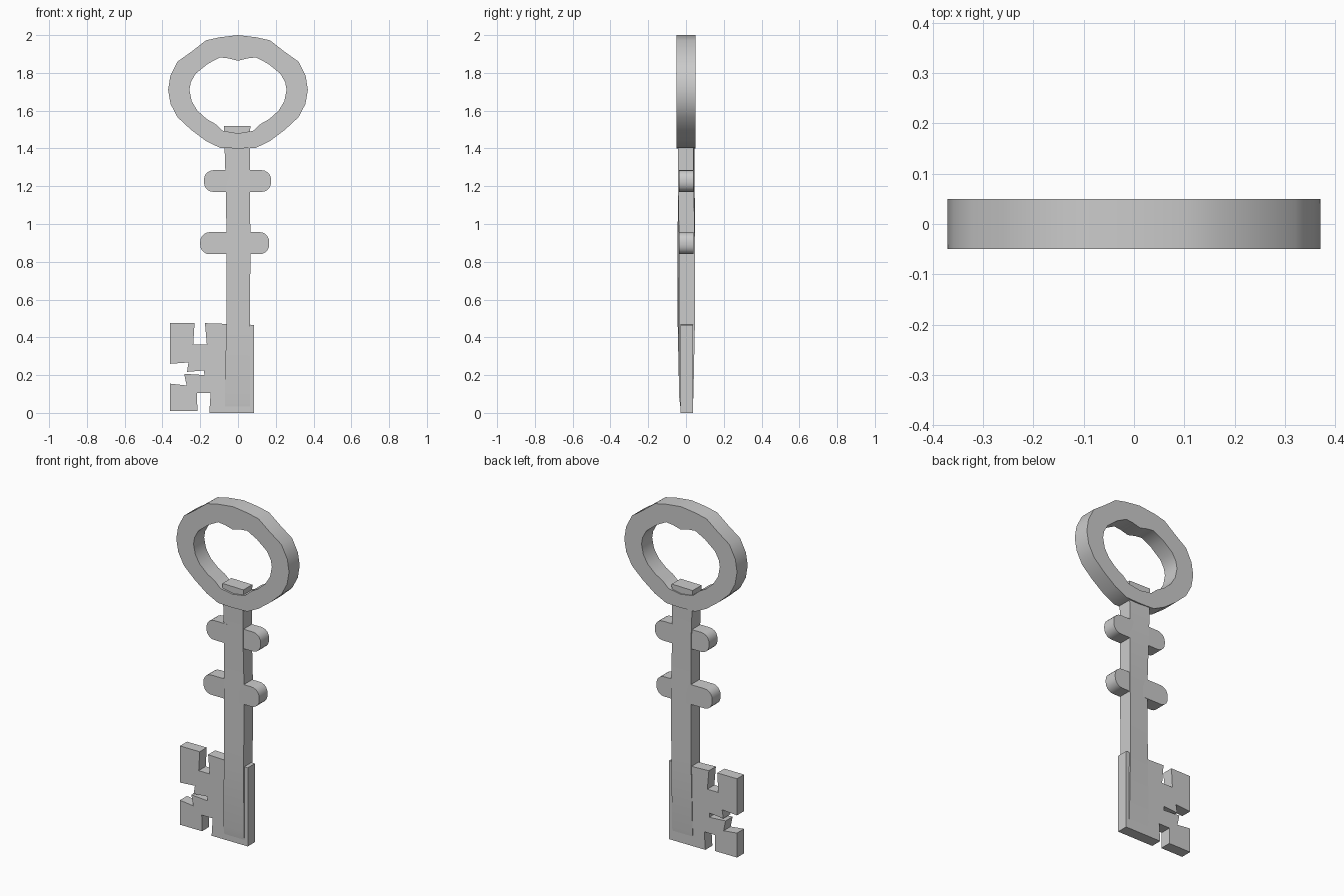
import bpy, bmesh, math

if "Cube" in bpy.data.objects:
    bpy.data.objects.remove(bpy.data.objects["Cube"])


def finish(name, bm):
    bmesh.ops.remove_doubles(bm, verts=bm.verts, dist=1e-5)
    bmesh.ops.recalc_face_normals(bm, faces=bm.faces)
    mesh = bpy.data.meshes.new(name)
    bm.to_mesh(mesh)
    bm.free()
    ob = bpy.data.objects.new(name, mesh)
    bpy.context.collection.objects.link(ob)
    bpy.ops.object.select_all(action='DESELECT')
    ob.select_set(True)
    bpy.context.view_layer.objects.active = ob
    bpy.ops.object.shade_smooth_by_angle(angle=math.radians(35))
    return ob


def prism(name, outline, y0, y1):
    """Extrude an x-z outline from y0 to y1."""
    bm = bmesh.new()
    face = bm.faces.new([bm.verts.new((x, y0, z)) for x, z in outline])
    ext = bmesh.ops.extrude_face_region(bm, geom=[face])
    verts = [g for g in ext['geom'] if isinstance(g, bmesh.types.BMVert)]
    bmesh.ops.translate(bm, verts=verts, vec=(0, y1 - y0, 0))
    return finish(name, bm)


def mirrored(half):
    """Close a right-half outline that starts and ends on x = 0."""
    return half + [(-x, z) for x, z in half[-2:0:-1]]


def rounded_bar(x0, x1, z0, z1, r, steps=5):
    pts = []
    corners = [(x1 - r, z1 - r), (x0 + r, z1 - r), (x0 + r, z0 + r), (x1 - r, z0 + r)]
    for i, (cx, cz) in enumerate(corners):
        for k in range(steps + 1):
            a = math.pi / 2 * (i + k / steps)
            pts.append((cx + r * math.cos(a), cz + r * math.sin(a)))
    return pts


# bow: scalloped ring handle
outer = mirrored([(0, 2.0), (.10, 1.988), (.17, 1.972), (.243, 1.915), (.32, 1.86),
                  (.358, 1.785), (.37, 1.71), (.357, 1.635), (.32, 1.565),
                  (.25, 1.50), (.17, 1.44), (.095, 1.403), (0, 1.40)])
inner = mirrored([(0, 1.864), (.05, 1.877), (.095, 1.882), (.16, 1.848), (.225, 1.795),
                  (.25, 1.75), (.257, 1.71), (.245, 1.65), (.215, 1.60),
                  (.165, 1.555), (.12, 1.53), (.08, 1.493), (0, 1.48)])
bm = bmesh.new()
loops = [[bm.verts.new((x, y, z)) for x, z in pts]
         for pts, y in ((outer, -.05), (outer, .05), (inner, .05), (inner, -.05))]
n = len(outer)
for a, b in zip(loops, loops[1:] + loops[:1]):
    for i in range(n):
        j = (i + 1) % n
        bm.faces.new((a[i], a[j], b[j], b[i]))
finish("bow_ring", bm)

# shaft: square bar, slightly twisted, tapering inside the blade
sections = [  # z, left, right, half depth, twist
    (.01, -.068, .062, .027, 0), (.08, -.070, .064, .036, 0),
    (.47, -.062, .063, .041, .003), (.90, -.060, .066, .040, .004),
    (1.25, -.066, .062, .040, -.003), (1.52, -.075, .065, .040, -.002)]
bm = bmesh.new()
rings = []
for z, l, r, d, t in sections:
    rings.append([bm.verts.new(c) for c in (
        (l, -d - t, z), (r, -d + t, z), (r, d + t + .003, z), (l, d - t + .003, z))])
for a, b in zip(rings, rings[1:]):
    for i in range(4):
        j = (i + 1) % 4
        bm.faces.new((a[i], a[j], b[j], b[i]))
bm.faces.new(rings[0])
bm.faces.new(rings[-1])
finish("shaft", bm)

# collars: rounded bars crossing the shaft
for name, x0, x1, z0, z1 in (("upper_collar", -.18, .175, 1.17, 1.285),
                             ("lower_collar", -.20, .165, .84, .957)):
    prism(name, rounded_bar(x0, x1, z0, z1, .05), -.038, .038 + .003)

# bit: blade with notched teeth
prism("bit", [(.085, .005), (.085, .466), (-.175, .475), (-.165, .363), (-.237, .363),
              (-.23, .477), (-.36, .477), (-.36, .26), (-.262, .267), (-.27, .217),
              (-.18, .225), (-.178, .20), (-.285, .207), (-.272, .145), (-.36, .155),
              (-.36, .01), (-.215, .01), (-.217, .105), (-.145, .105), (-.152, 0),
              (.085, 0)], -.030, .036)
